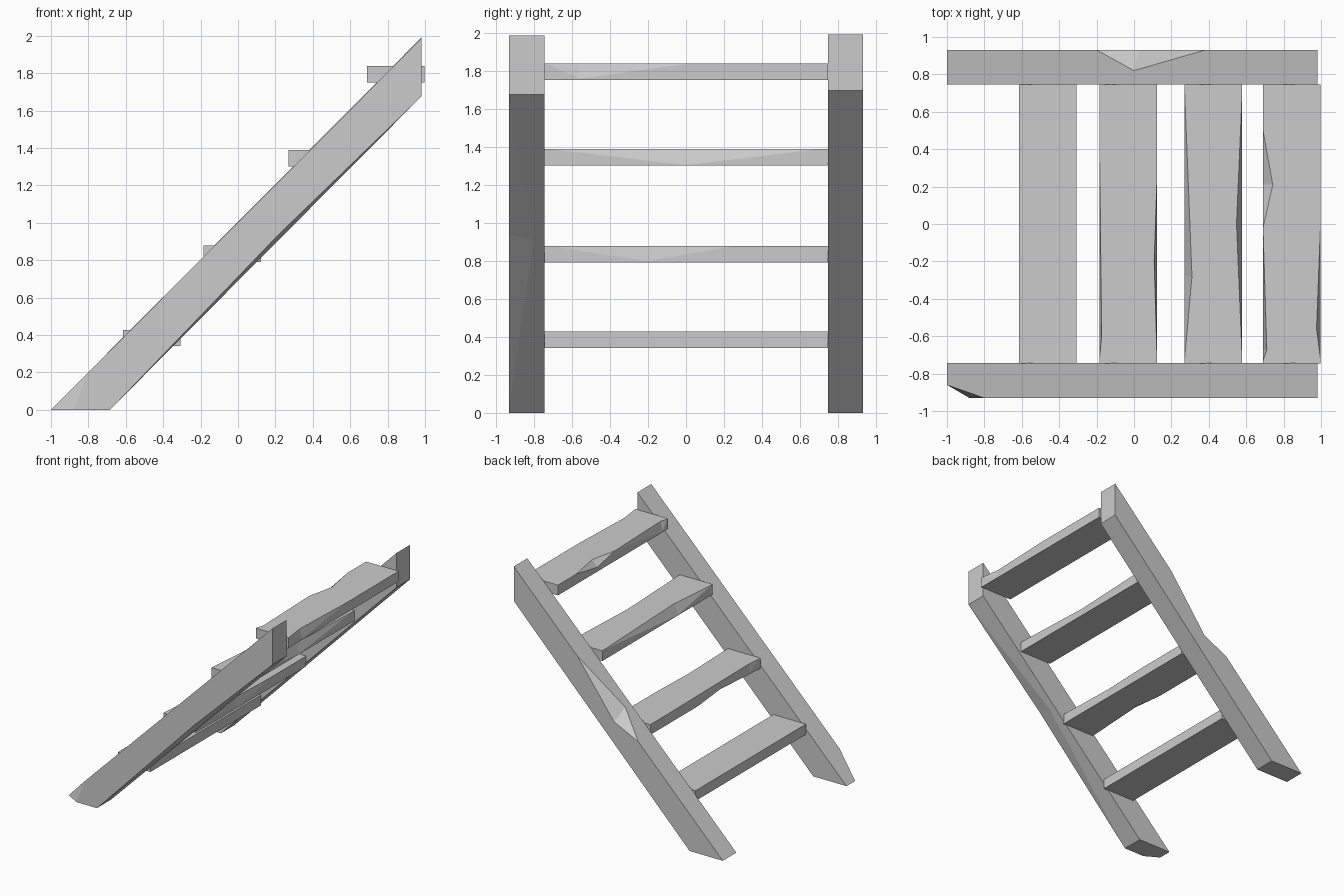
import bpy
import bmesh
from mathutils import Vector

if "Cube" in bpy.data.objects:
    bpy.data.objects.remove(bpy.data.objects["Cube"], do_unlink=True)

stone = bpy.data.materials.new("worn grey")
stone.use_nodes = True
GREY = (0.6, 0.6, 0.6, 1)
stone.diffuse_color = GREY
stone.node_tree.nodes["Principled BSDF"].inputs["Base Color"].default_value = GREY


def hull(name, points):
    """Flat-shaded convex solid around the given points."""
    bm = bmesh.new()
    for p in points:
        bm.verts.new(p)
    bmesh.ops.convex_hull(bm, input=bm.verts)
    bmesh.ops.dissolve_limit(bm, angle_limit=0.001, verts=bm.verts, edges=bm.edges)
    bmesh.ops.recalc_face_normals(bm, faces=bm.faces)
    mesh = bpy.data.meshes.new(name)
    bm.to_mesh(mesh)
    bm.free()
    mesh.materials.append(stone)
    obj = bpy.data.objects.new(name, mesh)
    bpy.context.collection.objects.link(obj)
    return obj


def chip(obj, points):
    """Knock a convex chip out of a part."""
    cutter = hull("chip_cutter", points)
    cutter.hide_render = True
    mod = obj.modifiers.new("chip", "BOOLEAN")
    mod.operation = "DIFFERENCE"
    mod.solver = "EXACT"
    mod.object = cutter
    bpy.context.view_layer.objects.active = obj
    bpy.ops.object.modifier_apply(modifier=mod.name)
    bpy.data.objects.remove(cutter, do_unlink=True)


def stringer(name, y0, y1, top, bottom):
    profile = [(-1, 0), (-0.685, 0), (0.98, bottom), (0.98, top)]
    return hull(name, [(x, y, z) for x, z in profile for y in (y0, y1)])


# Sloping side beams
right_beam = stringer("front_side_beam", -0.93, -0.743, 1.985, 1.675)
left_beam = stringer("back_side_beam", 0.747, 0.93, 1.99, 1.695)

# Notch in the upper outer edge of the back beam
chip(left_beam, [(-0.2, 0.93, 0.804), (0.38, 0.93, 1.387), (0, 0.82, 1.005),
                 (0.03, 0.93, 0.915), (0.05, 0.97, 1.1)])
# Broken foot corner and worn lower edge of the front beam
chip(right_beam, [(-0.8, -0.93, 0.2), (-1, -0.86, 0), (-0.88, -0.93, 0),
                  (-1.05, -0.95, 0.02), (-1, -0.95, -0.02)])
chip(right_beam, [(-0.66, -0.93, 0.025), (0.97, -0.93, 1.665), (0.22, -0.93, 0.94),
                  (0.22, -0.8, 0.91), (0.22, -0.97, 0.87)])

# Treads: left edge x and base height
treads = []
for i, (x, z) in enumerate([(-0.615, 0.34), (-0.185, 0.79), (0.27, 1.3), (0.69, 1.75)]):
    corners = [(x + a, b, z + c) for a in (0, 0.308) for b in (-0.745, 0.747)
               for c in (0, 0.088)]
    treads.append((hull(f"tread_{i + 1}", corners), x, z))


def edge_chip(index, side, upper, start, mid, end, inset, drop):
    """Wear one long edge of a tread; side is -1 or 1, upper picks the top edge."""
    obj, x, z = treads[index]
    ex = x if side < 0 else x + 0.308
    ez = z + 0.088 if upper else z
    s = 1 if upper else -1
    chip(obj, [(ex, start, ez), (ex, end, ez), (ex - side * inset, mid, ez),
               (ex, mid, ez - s * drop), (ex + side * 0.02, mid, ez + s * 0.02)])


edge_chip(1, -1, False, 0.1, -0.2, -0.72, 0.05, 0.03)
edge_chip(1, -1, True, 0.5, -0.6, -0.73, 0.012, 0.07)
edge_chip(1, 1, True, 0.25, -0.2, -0.72, 0.015, 0.08)
edge_chip(2, -1, True, 0.73, -0.28, -0.73, 0.04, 0.085)
edge_chip(2, 1, True, 0.7, 0, -0.72, 0.03, 0.085)
edge_chip(3, -1, True, 0.5, 0.21, -0.02, 0.052, 0.05)
edge_chip(3, -1, True, -0.03, -0.67, -0.73, 0.02, 0.08)
edge_chip(3, 1, True, 0.02, -0.56, -0.73, 0.022, 0.08)
